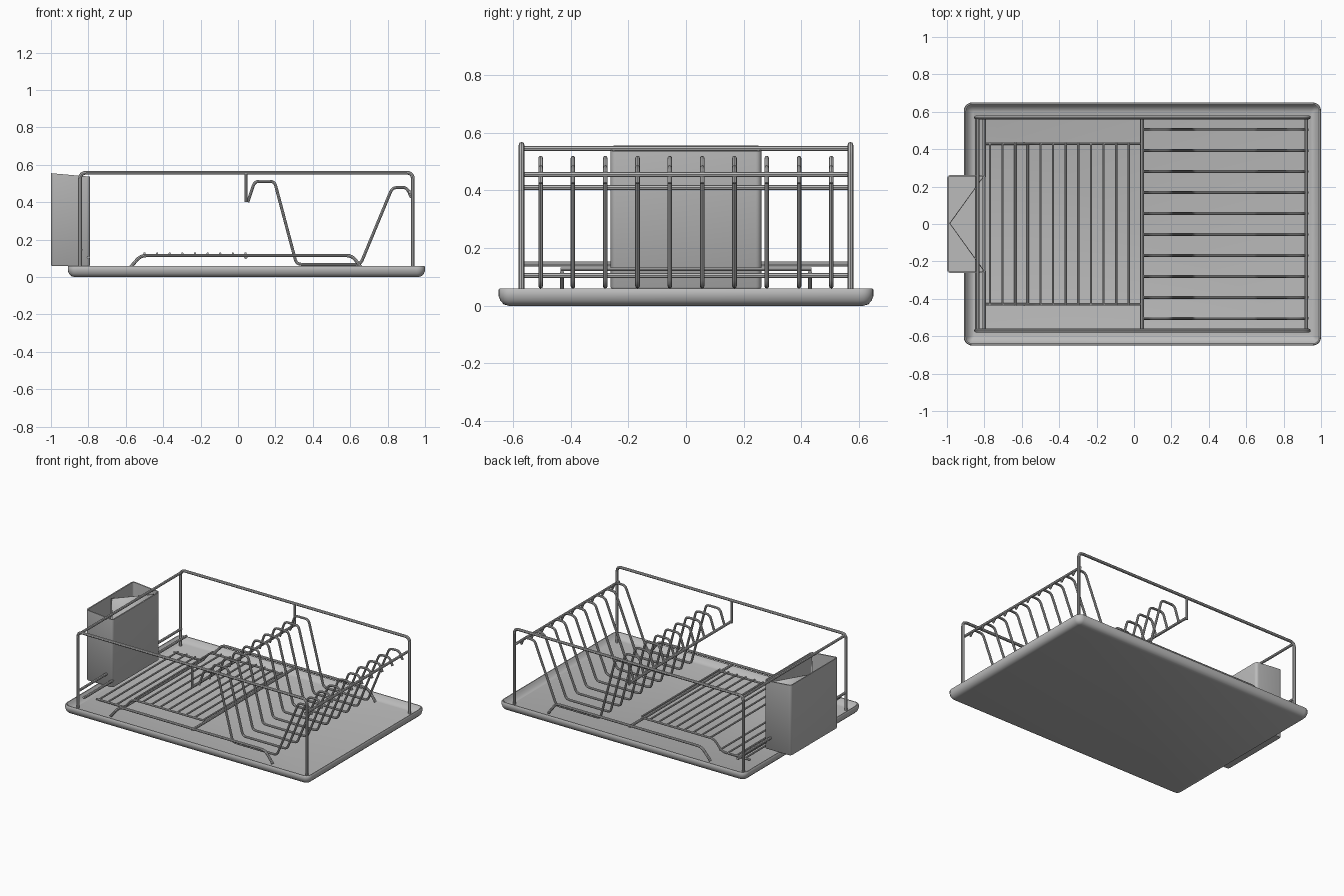
import bpy, bmesh, math
from mathutils import Vector

cube = bpy.data.objects.get("Cube")
if cube:
    bpy.data.objects.remove(cube, do_unlink=True)

steel = bpy.data.materials.new("Grey steel")
GREY = (0.5, 0.5, 0.5, 1)
steel.diffuse_color = GREY
steel.use_nodes = True
steel.node_tree.nodes["Principled BSDF"].inputs["Base Color"].default_value = GREY


def add_mesh(name, mesh):
    ob = bpy.data.objects.new(name, mesh)
    bpy.context.collection.objects.link(ob)
    mesh.materials.clear()
    mesh.materials.append(steel)
    bpy.ops.object.select_all(action='DESELECT')
    ob.select_set(True)
    bpy.context.view_layer.objects.active = ob
    bpy.ops.object.shade_smooth_by_angle(angle=math.radians(40))
    return ob


def rounded_path(points, radius, steps=4):
    """Replace the inner corners of a path by smooth bends."""
    pts = [Vector(p) for p in points]
    out = [pts[0]]
    for a, b, c in zip(pts, pts[1:], pts[2:]):
        d = min(radius, (a - b).length * 0.45, (c - b).length * 0.45)
        p, q = b + (a - b).normalized() * d, b + (c - b).normalized() * d
        for i in range(steps + 1):
            t = i / steps
            out.append(p * (1 - t) ** 2 + b * 2 * t * (1 - t) + q * t * t)
    return out + [pts[-1]]


def wire(name, points, radius=0.009, bend=0.03):
    curve = bpy.data.curves.new(name, 'CURVE')
    curve.dimensions = '3D'
    curve.bevel_depth = radius
    curve.bevel_resolution = 2
    curve.use_fill_caps = True
    path = rounded_path(points, bend)
    spline = curve.splines.new('POLY')
    spline.points.add(len(path) - 1)
    for sp, p in zip(spline.points, path):
        sp.co = (*p, 1)
    temp = bpy.data.objects.new(name, curve)
    mesh = bpy.data.meshes.new_from_object(temp)
    bpy.data.objects.remove(temp)
    return add_mesh(name, mesh)


def crossbar(name, x, z, half, radius=0.009):
    return wire(name, [(x, -half, z), (x, half, z)], radius)


def loop_ring(bm, x0, x1, y, r, z, steps=5):
    """Rounded rectangle of vertices; z is a function of x."""
    verts = []
    corners = [(x1 - r, y - r), (x0 + r, y - r), (x0 + r, r - y), (x1 - r, r - y)]
    for k, (cx, cy) in enumerate(corners):
        for i in range(steps + 1):
            a = math.pi / 2 * (k + i / steps)
            px = cx + r * math.cos(a)
            verts.append(bm.verts.new((px, cy + r * math.sin(a), z(px))))
    return verts


def vessel(name, x0, x1, y, r, profile):
    """Open container from (inset, height) rings, capped outside and inside."""
    bm = bmesh.new()
    rings = [loop_ring(bm, x0 + d, x1 - d, y - d, max(r - d, 0.008), z)
             for d, z in profile]
    for a, b in zip(rings, rings[1:]):
        for i in range(len(a)):
            j = (i + 1) % len(a)
            bm.faces.new((a[i], a[j], b[j], b[i]))
    bm.faces.new(rings[0][::-1])
    bm.faces.new(rings[-1])
    mesh = bpy.data.meshes.new(name)
    bm.to_mesh(mesh)
    bm.free()
    return add_mesh(name, mesh)


def level(h):
    return lambda x: h


# Drip tray with rounded underside and a raised rim
vessel("drip_tray", -0.91, 1.0, 0.65, 0.045,
       [(0.035, level(0)), (0.018, level(0.005)), (0.006, level(0.018)),
        (0, level(0.035)), (0, level(0.055)), (0.004, level(0.06)),
        (0.010, level(0.06)), (0.018, level(0.05)), (0.03, level(0.033)),
        (0.05, level(0.025))])


# Cutlery cup with a gently sloping rim
def rim(x):
    return 0.47 - 0.085 * x if x < -0.9 else 0.4735 - 0.08 * x


vessel("cutlery_cup", -1.0, -0.79, 0.262, 0.02,
       [(0.004, level(0.06)), (0, level(0.065)), (0, rim),
        (0.008, rim), (0.008, level(0.07))])

# V-shaped divider inside the cup
for side in (-1, 1):
    bm = bmesh.new()
    ends = [(-0.985, 0), (-0.805, side * 0.25)]
    quad = [bm.verts.new((x, y, z)) for x, y, z in
            [(*ends[0], 0.07), (*ends[1], 0.07), (*ends[1], 0.52), (*ends[0], 0.535)]]
    bm.faces.new(quad)
    mesh = bpy.data.meshes.new("cup_divider")
    bm.to_mesh(mesh)
    bm.free()
    panel = add_mesh("cup_divider", mesh)
    mod = panel.modifiers.new("Thickness", 'SOLIDIFY')
    mod.thickness = 0.004

# Side frames, lower rails and hanging struts
for y in (-0.57, 0.57):
    wire("side_frame", [(-0.845, y, 0.025), (-0.845, y, 0.558),
                        (0.935, y, 0.558), (0.935, y, 0.025)], 0.01, 0.035)
    wire("lower_rail", [(-0.59, y, 0.035), (-0.52, y, 0.115),
                        (0.61, y, 0.115), (0.67, y, 0.035)])
    wire("hanging_strut", [(0.042, y, 0.555), (0.042, y, 0.4)], 0.008)

# Bars running from side to side
for name, x, z in [("top_end_bar", -0.835, 0.545), ("lower_end_bar", -0.84, 0.145),
                   ("inner_end_bar", -0.8, 0.105), ("plate_outer_bar", 0.92, 0.455),
                   ("plate_inner_bar", 0.045, 0.41), ("centre_bar", 0.042, 0.105)]:
    crossbar(name, x, z, 0.57)

# Cup mat: side rails and thin slats that follow their slope
for y in (-0.43, 0.43):
    wire("mat_rail", [(-0.8, y, 0.045), (-0.58, y, 0.045),
                      (-0.52, y, 0.116), (0.042, y, 0.116)], 0.007)
for i in range(13):
    x = 0.04 - i * 0.0675
    z = 0.126 if x > -0.52 else 0.054
    crossbar("mat_slat", x, z, 0.435, 0.006)

# Plate holders
for i in range(10):
    y = -0.504 + i * 0.112
    wire("plate_holder", [(0.052, y, 0.40), (0.09, y, 0.512), (0.195, y, 0.512),
                          (0.313, y, 0.068), (0.655, y, 0.068), (0.825, y, 0.478),
                          (0.902, y, 0.48), (0.927, y, 0.425)], 0.008, 0.025)
